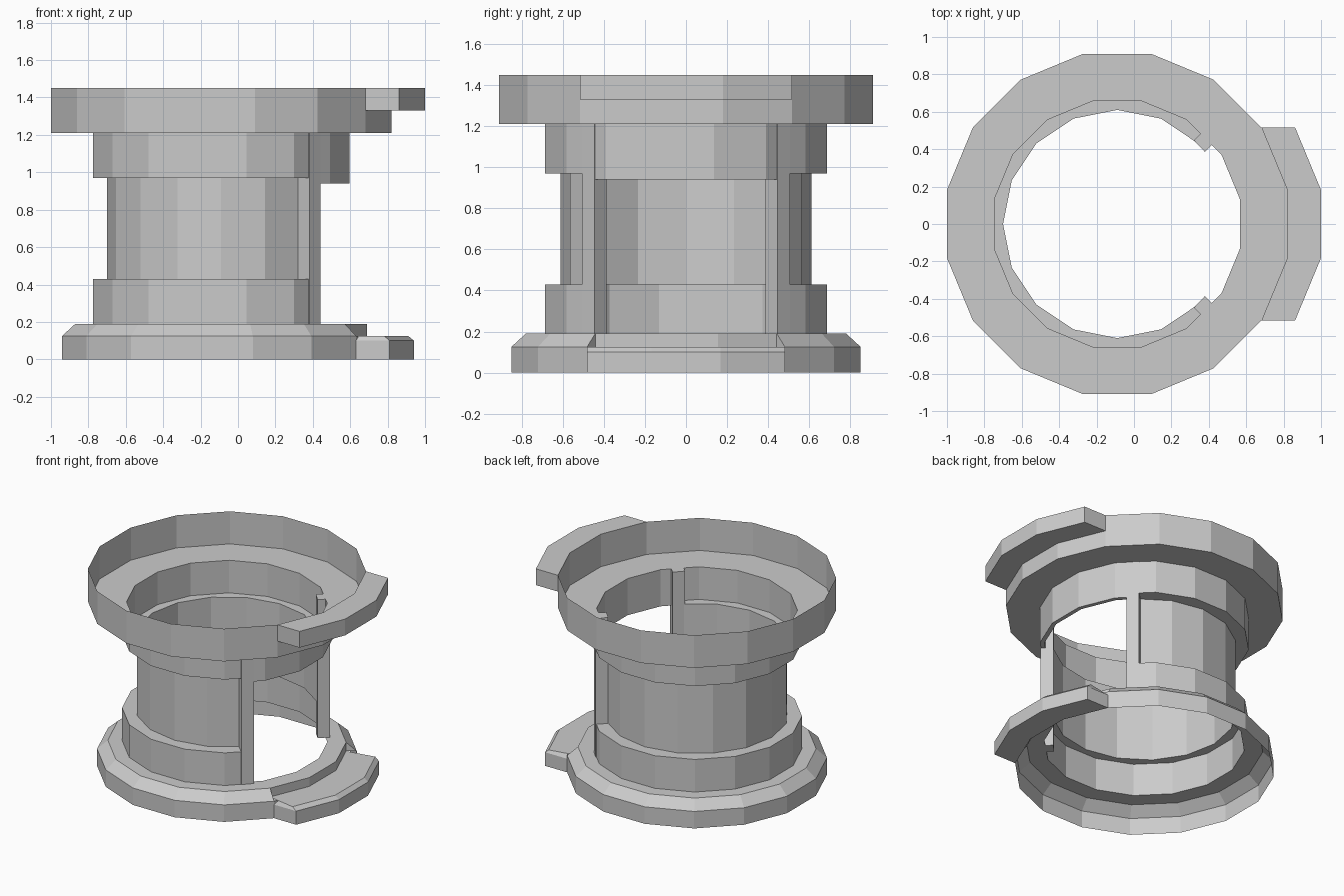
import bpy, bmesh
from math import cos, sin, radians, pi
from mathutils import Matrix

if "Cube" in bpy.data.objects:
    bpy.data.objects.remove(bpy.data.objects["Cube"])

CX = -0.09          # axis of the spool
STEP = 11.25        # half of a 16-gon side


def pt(r, deg, z, off=STEP):
    """Point on a 16-sided polygon of corner radius r (corners at off + k*22.5 deg)."""
    d = (deg - off) % 22.5 - STEP
    rr = r * cos(radians(STEP)) / cos(radians(d))
    return (CX + rr * cos(radians(deg)), rr * sin(radians(deg)), z)


def finish(name, bm):
    bmesh.ops.remove_doubles(bm, verts=bm.verts[:], dist=1e-5)
    bmesh.ops.recalc_face_normals(bm, faces=bm.faces[:])
    me = bpy.data.meshes.new(name)
    bm.to_mesh(me)
    bm.free()
    ob = bpy.data.objects.new(name, me)
    bpy.context.collection.objects.link(ob)
    return ob


def sweep(name, profile, a0=0, a1=360, closed=False):
    """Sweep (radius, z[, corner offset]) points round the axis from a0 to a1."""
    bm = bmesh.new()
    n = round((a1 - a0) / STEP)
    rows = []
    for i in range(n + 1):
        a = a0 + i * STEP
        rows.append([bm.verts.new(pt(p[0], a, p[1], p[2] if len(p) > 2 else STEP))
                     for p in profile])
    m = len(profile)
    for r0, r1 in zip(rows, rows[1:]):
        for j in range(m if closed else m - 1):
            k = (j + 1) % m
            bm.faces.new((r0[j], r1[j], r1[k], r0[k]))
    if closed and a1 - a0 < 360:
        bm.faces.new(rows[0])
        bm.faces.new(rows[-1])
    return finish(name, bm)


def tab(name, r, layers):
    """Locking tab: three flange sides pushed out along x; layers of (z, push, inner radius)."""
    bm = bmesh.new()
    angs = (-33.75, -11.25, 11.25, 33.75)
    outer, inner = [], []
    for z, push, ri in layers:
        outer.append([bm.verts.new((pt(r, a, z)[0] + push, pt(r, a, z)[1], z)) for a in angs])
        inner.append([bm.verts.new(pt(ri, a, z)) for a in angs])
    for k in range(len(layers) - 1):
        for side in (outer, inner):
            for i in range(3):
                bm.faces.new((side[k][i], side[k][i + 1], side[k + 1][i + 1], side[k + 1][i]))
        for i in (0, 3):
            bm.faces.new((outer[k][i], inner[k][i], inner[k + 1][i], outer[k + 1][i]))
    for k in (0, -1):
        for i in range(3):
            bm.faces.new((outer[k][i], outer[k][i + 1], inner[k][i + 1], inner[k][i]))
    return finish(name, bm)


# hollow base: outer wall, chamfer, flat top, and the step behind the tab
sweep("base_wall", [(.867, 0), (.867, .125)])
sweep("base_chamfer", [(.867, .125), (.795, .19)], 33.75, 326.25)
sweep("base_step", [(.795, .125), (.795, .19)], -33.75, 33.75)
sweep("base_top", [(.795, .19), (.67, .19)])
for s in (-1, 1):
    bm = bmesh.new()
    bm.faces.new([bm.verts.new(pt(r, s * 33.75, z))
                  for r, z in ((.867, .125), (.795, .19), (.795, .125))])
    finish("base_notch_end", bm)

# body with the window left open towards +x
A, B = 45, 315
sweep("lower_collar", [(.70, .19), (.70, .43), (.61, .43, 0)], A, B)
sweep("lower_collar_lining", [(.67, .19), (.67, .43)], A, B)
sweep("waist", [(.61, .43, 0), (.61, .97, 0)], A, B)
sweep("upper_collar", [(.61, .97, 0), (.70, .97), (.70, 1.21)], A, B)
sweep("upper_collar_lining", [(.67, .97), (.67, 1.21)], A, B)
sweep("window_lintel", [(.70, .94), (.70, 1.21), (.67, 1.21), (.67, .94)], -45, 45, True)

# window posts
for s in (-1, 1):
    bm = bmesh.new()
    bmesh.ops.create_cube(bm, size=1, matrix=Matrix.Translation((CX, 0, .70))
                          @ Matrix.Rotation(s * radians(43.5), 4, 'Z')
                          @ Matrix.Translation((.648, 0, 0))
                          @ Matrix.Diagonal((.085, .085, 1.02, 1)))
    finish("window_post", bm)

# open dish-shaped top flange
sweep("top_flange", [(.67, 1.21), (.928, 1.21), (.928, 1.45)])

# locking tabs
tab("top_tab", .928, [(1.33, .18, .928), (1.45, .18, .928)])
tab("base_tab", .867, [(0, .18, .867), (.10, .18, .867), (.125, .15, .795)])
